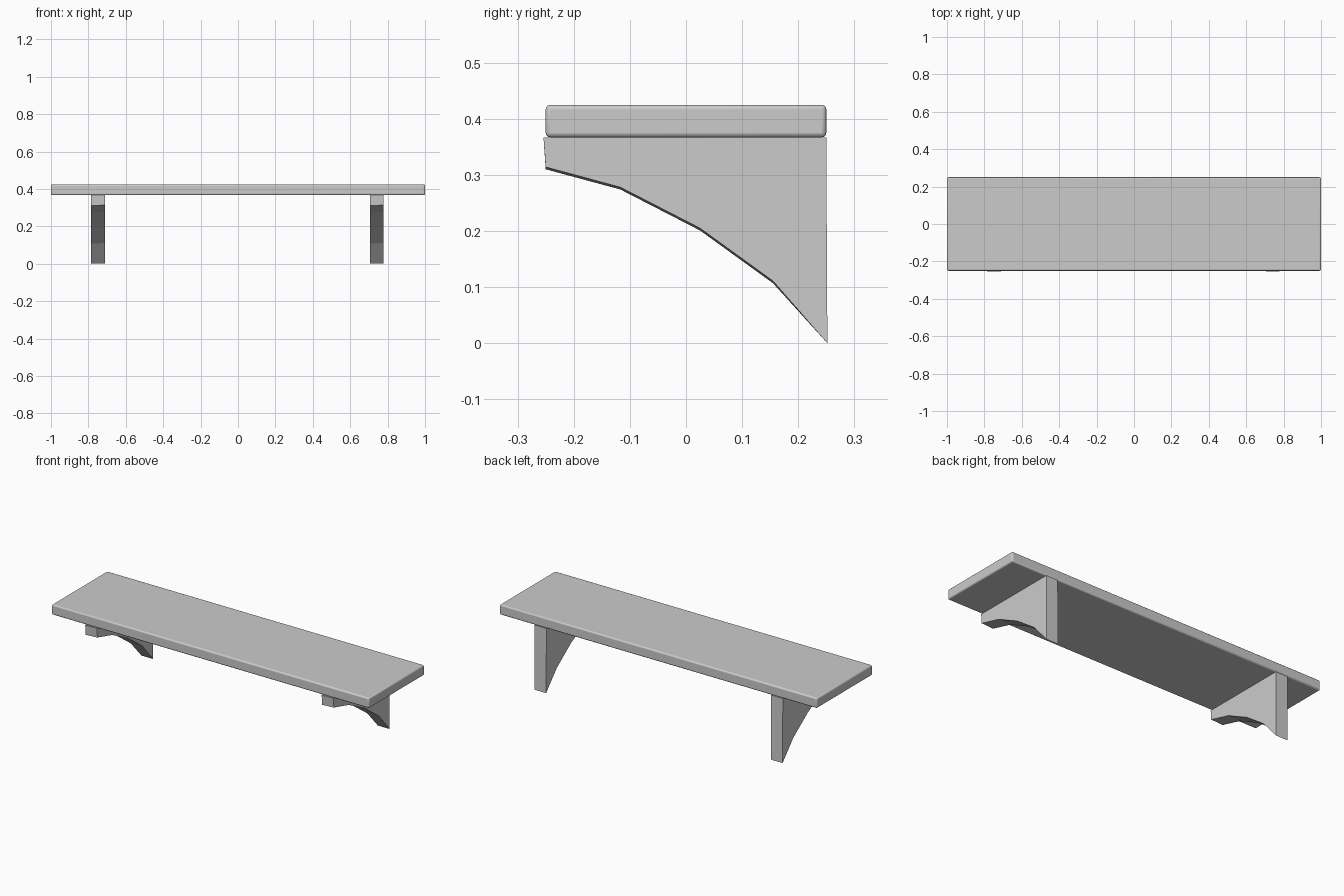
import bpy, bmesh

if "Cube" in bpy.data.objects:
    bpy.data.objects.remove(bpy.data.objects["Cube"])

SHELF_BOTTOM, SHELF_TOP = 0.367, 0.425


def add_object(name, bm):
    bmesh.ops.recalc_face_normals(bm, faces=bm.faces)
    mesh = bpy.data.meshes.new(name)
    bm.to_mesh(mesh)
    bm.free()
    obj = bpy.data.objects.new(name, mesh)
    bpy.context.collection.objects.link(obj)
    return obj


# Shelf board with softly rounded edges
bm = bmesh.new()
bmesh.ops.create_cube(bm, size=1)
bmesh.ops.scale(bm, vec=(2.0, 0.5, SHELF_TOP - SHELF_BOTTOM), verts=bm.verts)
bmesh.ops.translate(bm, vec=(0, 0, (SHELF_TOP + SHELF_BOTTOM) / 2), verts=bm.verts)
board = add_object("shelf_board", bm)
bevel = board.modifiers.new("rounded_edges", 'BEVEL')
bevel.width = 0.008
bevel.segments = 3
bpy.context.view_layer.objects.active = board
board.select_set(True)
bpy.ops.object.shade_smooth_by_angle()

# Bracket side profile (y, z): flat top and back, faceted curve underneath
PROFILE = [(0.25, SHELF_BOTTOM), (-0.254, SHELF_BOTTOM), (-0.25, 0.31),
           (-0.117, 0.274), (0.025, 0.201), (0.155, 0.107), (0.252, 0.0)]


def bracket(name, x, width=0.074):
    bm = bmesh.new()
    left = [bm.verts.new((x - width / 2, y, z)) for y, z in PROFILE]
    # the underside rises very slightly towards +x
    right = [bm.verts.new((x + width / 2, y, z + (0.004 if 0 < i < 6 and i > 1 else 0)))
             for i, (y, z) in enumerate(PROFILE)]
    bm.faces.new(left)
    bm.faces.new(right)
    n = len(PROFILE)
    for i in range(n):
        j = (i + 1) % n
        bm.faces.new((left[i], left[j], right[j], right[i]))
    return add_object(name, bm)


bracket("left_bracket", -0.748)
bracket("right_bracket", 0.742)
